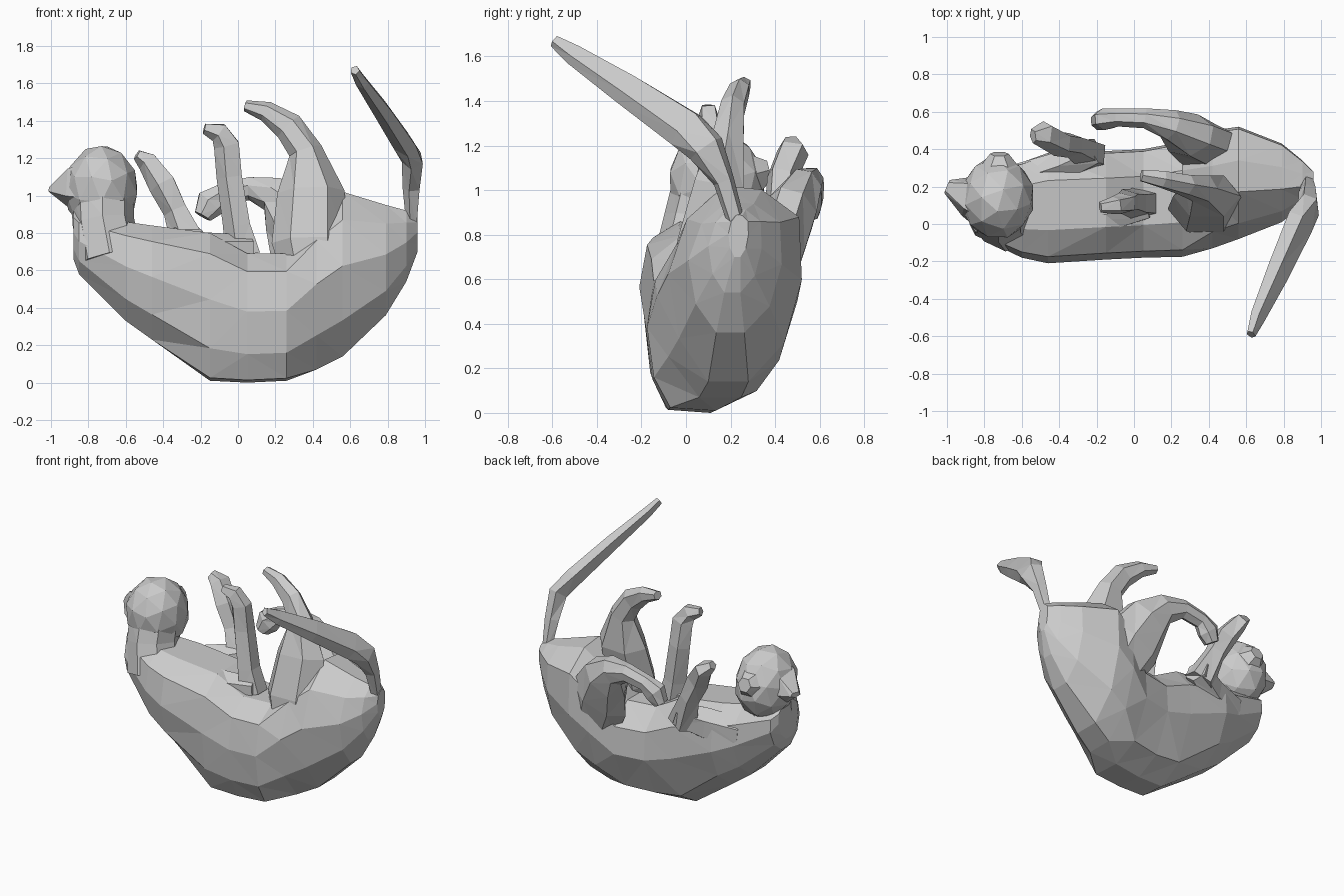
import bpy, bmesh
from math import cos, sin, tau
from mathutils import Vector, Matrix


def finish(name, bm):
    me = bpy.data.meshes.new(name)
    bm.to_mesh(me)
    bm.free()
    ob = bpy.data.objects.new(name, me)
    bpy.context.collection.objects.link(ob)
    return ob


def build(name, rings):
    """Skin a list of rings into a closed, faceted mesh."""
    bm = bmesh.new()
    vs = [[bm.verts.new(p) for p in r] for r in rings]
    n = len(rings[0])
    for a, b in zip(vs, vs[1:]):
        for i in range(n):
            j = (i + 1) % n
            bm.faces.new((a[i], a[j], b[j], b[i]))
    bm.faces.new(vs[0])
    bm.faces.new(vs[-1])
    bmesh.ops.triangulate(bm, faces=bm.faces[:])
    bmesh.ops.recalc_face_normals(bm, faces=bm.faces[:])
    return finish(name, bm)


def limb(name, path, sides=5):
    """Tapered tube; path rows are x, y, z, radius in xz plane, radius across."""
    pts = [Vector(p[:3]) for p in path]
    rings = []
    for k, p in enumerate(path):
        t = (pts[min(k + 1, len(pts) - 1)] - pts[max(k - 1, 0)]).normalized()
        side = Vector((0, 1, 0))
        side = (side - t * side.dot(t)).normalized()
        out = t.cross(side)
        rings.append([pts[k] + out * p[3] * cos(tau * i / sides)
                      + side * p[4] * sin(tau * i / sides) for i in range(sides)])
    return build(name, rings)


# curled torso: three profile halves, then sections (under, over, x, y min, y max, z min, z max)
flat = [(.05, .22), (.17, .02), (.5, 0), (.8, .13), (1, .52)]
rounded = [(.08, .22), (.3, 0), (.6, 0), (.87, .2), (1, .52)]
chest = [(.98, .8), (.75, 1), (.3, 1), (.06, .86), (0, .55)]
hip = [(.98, .84), (.7, .98), (.42, 1), (.14, .83), (0, .55)]
sections = [(rounded, chest, -.88, .0, .22, .66, .92), (rounded, chest, -.85, -.06, .27, .58, .9),
            (rounded, chest, -.6, -.18, .33, .33, .86), (rounded, chest, -.46, -.21, .38, .23, .84),
            (flat, chest, -.15, -.19, .39, .01, .80), (flat, chest, .05, -.18, .4, 0, .69),
            (flat, chest, .26, -.175, .44, .01, .69), (rounded, hip, .42, -.13, .5, .07, .9),
            (rounded, hip, .56, -.08, .52, .14, 1.02), (rounded, hip, .79, .01, .43, .36, .95),
            (rounded, hip, .9, .1, .34, .54, .92), (rounded, hip, .96, .19, .28, .7, .89)]
build("torso", [[(x, y0 + u * (y1 - y0), z0 + v * (z1 - z0)) for u, v in lo + hi]
                for lo, hi, x, y0, y1, z0, z1 in sections])

# head on a thick neck
bm = bmesh.new()
bmesh.ops.create_icosphere(bm, subdivisions=2, radius=1,
    matrix=Matrix.Translation((-.73, .14, 1.03)) @ Matrix.Rotation(.3, 4, 'X')
    @ Matrix.Diagonal((.2, .22, .245, 1)))
finish("head", bm)
limb("neck", [(-.68, .04, .66, .17, .19), (-.72, .08, .86, .165, .18),
              (-.725, .11, 1.02, .17, .17)], 8)

# ear and muzzle
limb("ear", [(-.8, .12, 1.04, .16, .15), (-.88, .15, 1.04, .13, .12), (-1, .2, 1.03, .02, .04)])
limb("muzzle", [(-.72, .2, 1.05, .15, .15), (-.72, .3, 1.07, .11, .11),
                (-.72, .375, 1.09, .05, .05)], 6)

# front legs
limb("near_upper_arm", [(-.6, .0, .72, .1, .12), (-.3, .02, .7, .11, .12),
                        (.07, .1, .72, .07, .08)], 6)
limb("near_foreleg", [(.03, .11, .68, .11, .09), (0, .11, .84, .08, .08),
                      (-.04, .12, 1.1, .075, .07), (-.055, .11, 1.27, .075, .06),
                      (-.1, .1, 1.34, .06, .05), (-.18, .09, 1.36, .03, .03)])
limb("far_upper_arm", [(-.6, .24, .68, .1, .1), (-.38, .31, .7, .12, .09),
                       (-.2, .39, .76, .09, .08)], 6)
limb("far_foreleg", [(-.24, .37, .7, .11, .09), (-.33, .42, .92, .07, .07),
                     (-.4, .43, 1.06, .08, .07), (-.48, .48, 1.18, .06, .075),
                     (-.54, .47, 1.22, .03, .04)])

# hind legs
limb("near_hind_leg", [(.4, .03, .5, .14, .1), (.38, .08, .75, .2, .14),
                       (.39, .15, 1.02, .18, .13), (.36, .19, 1.24, .09, .08),
                       (.27, .21, 1.37, .08, .06), (.15, .24, 1.45, .055, .05),
                       (.04, .26, 1.48, .03, .035)], 6)
limb("far_hind_leg", [(.48, .34, .5, .18, .12), (.38, .42, .74, .22, .12),
                      (.29, .475, .91, .17, .12), (.19, .53, 1.01, .1, .085),
                      (.06, .565, 1.04, .065, .055), (-.08, .57, 1.01, .06, .05),
                      (-.15, .56, .96, .085, .06), (-.19, .55, .89, .05, .05)], 7)

# tail sweeping up and forward
limb("tail", [(.93, .23, .84, .03, .04), (.93, .17, 1.04, .05, .05),
              (.935, .09, 1.19, .06, .09), (.885, 0, 1.28, .06, .105),
              (.77, -.26, 1.455, .05, .085), (.66, -.5, 1.61, .035, .055),
              (.625, -.59, 1.67, .025, .03)])
